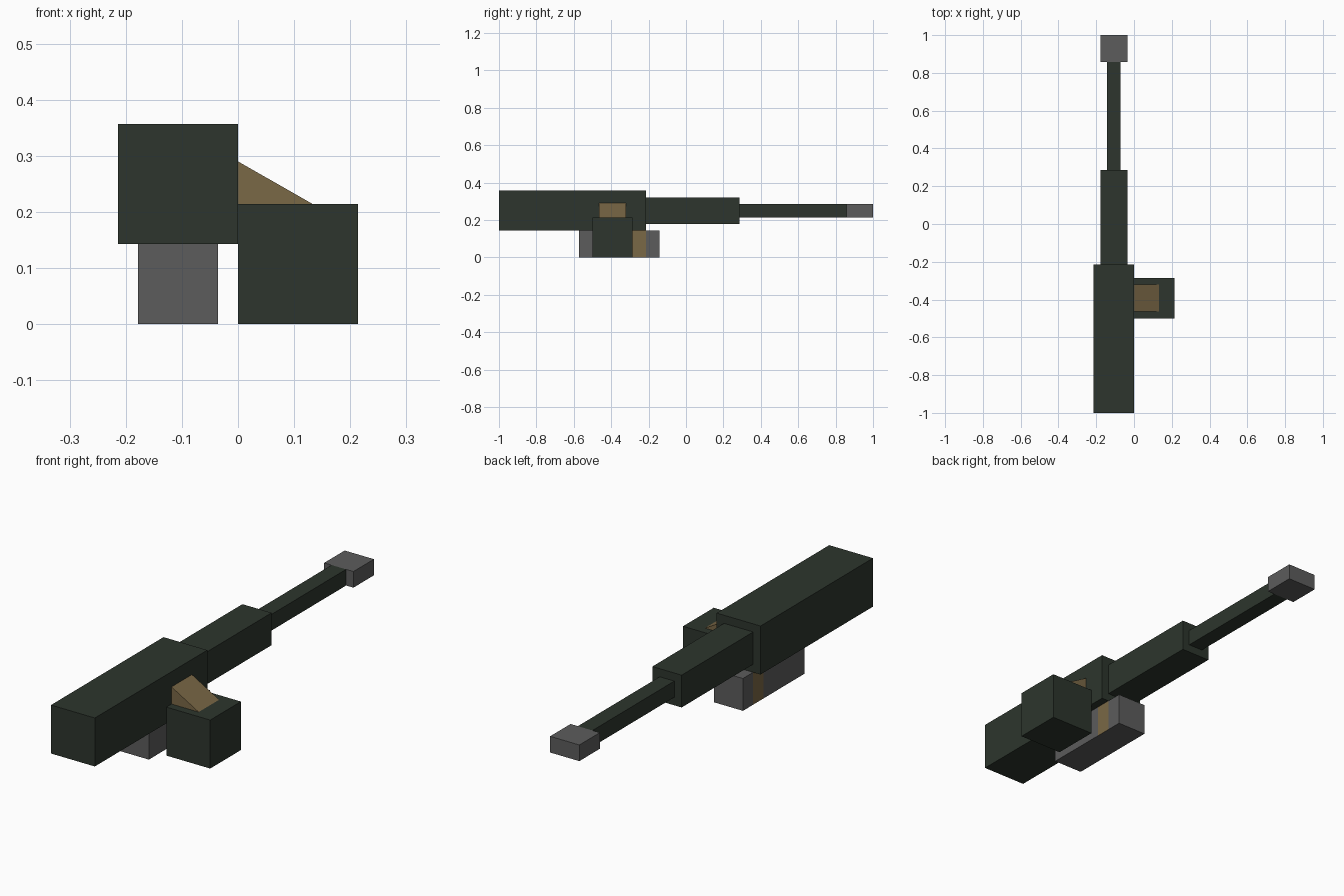
import bpy
import bmesh
from mathutils import Vector

default = bpy.data.objects.get("Cube")
if default:
    bpy.data.objects.remove(default, do_unlink=True)

U = 1 / 14  # grid module the parts snap to


def material(name, rgb):
    mat = bpy.data.materials.new(name)
    mat.use_nodes = True
    colour = (*rgb, 1)
    mat.diffuse_color = colour
    mat.node_tree.nodes["Principled BSDF"].inputs["Base Color"].default_value = colour
    return mat


GREEN = material("dark green", (0.026, 0.036, 0.026))
GREY = material("mid grey", (0.107, 0.107, 0.107))
TAN = material("tan", (0.195, 0.138, 0.061))


def finish(name, bm, *mats):
    bmesh.ops.recalc_face_normals(bm, faces=bm.faces)
    mesh = bpy.data.meshes.new(name)
    bm.to_mesh(mesh)
    bm.free()
    for mat in mats:
        mesh.materials.append(mat)
    obj = bpy.data.objects.new(name, mesh)
    bpy.context.collection.objects.link(obj)
    return obj


def box_mesh(x, y, z):
    """Box from (low, high) ranges given in modules."""
    bm = bmesh.new()
    bmesh.ops.create_cube(bm, size=1)
    for v in bm.verts:
        v.co = Vector([(r[0] + r[1]) / 2 + c * (r[1] - r[0])
                       for c, r in zip(v.co, (x, y, z))]) * U
    return bm


def box(name, mat, x, y, z):
    return finish(name, box_mesh(x, y, z), mat)


# Gun: housing, sleeve, barrel and muzzle in one line
box("gun_housing", GREEN, (-3, 0), (-14, -3), (2, 5))
box("barrel_sleeve", GREEN, (-2.5, -0.5), (-3, 4), (2.5, 4.5))
box("barrel", GREEN, (-2, -1), (4, 12), (3, 4))
box("muzzle_brake", GREY, (-2.5, -0.5), (12, 14), (3, 4))

# Side box
box("ammo_box", GREEN, (0, 3), (-7, -4), (0, 3))

# Base with a painted band across its two sides
bm = box_mesh((-2.5, -0.5), (-8, -2), (0, 2))
for y in (-4, -3):
    bmesh.ops.bisect_plane(bm, geom=bm.verts[:] + bm.edges[:] + bm.faces[:],
                           plane_co=(0, y * U, 0), plane_no=(0, 1, 0))
bm.normal_update()
for f in bm.faces:
    in_band = -4 * U < f.calc_center_median().y < -3 * U
    f.material_index = int(in_band and abs(f.normal.x) > 0.9)
finish("mount_base", bm, GREY, TAN)

# Sloping feed chute from the housing down into the box
bm = bmesh.new()
profile = [(0, 2.9), (1.98, 2.9), (1.86, 3), (0, 4.06)]
face = bm.faces.new([bm.verts.new((x * U, -6.5 * U, z * U)) for x, z in profile])
side = bmesh.ops.extrude_face_region(bm, geom=[face])["geom"]
bmesh.ops.translate(bm, vec=(0, 2 * U, 0),
                    verts=[g for g in side if isinstance(g, bmesh.types.BMVert)])
finish("feed_chute", bm, TAN)
